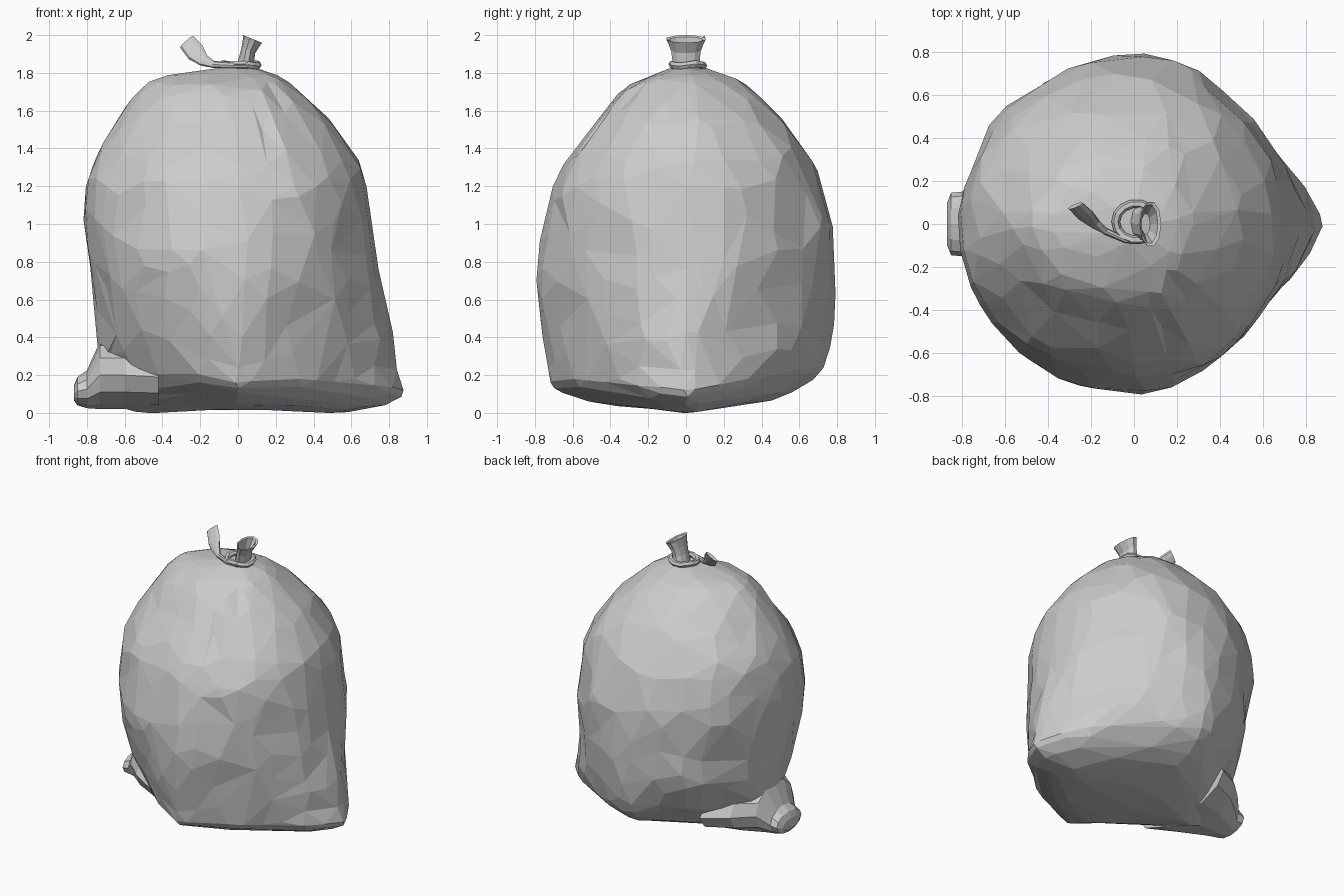
import bpy, bmesh, math, random
from mathutils import Vector, noise

if "Cube" in bpy.data.objects:
    bpy.data.objects.remove(bpy.data.objects["Cube"])

random.seed(4)


def make_object(name, rings, cap_start=True, cap_end=True):
    """Skin a list of closed rings into one flat-shaded object."""
    bm = bmesh.new()
    rows = [[bm.verts.new(p) for p in r] for r in rings]
    n = len(rows[0])
    for a, b in zip(rows, rows[1:]):
        for i in range(n):
            j = (i + 1) % n
            bm.faces.new((a[i], a[j], b[j], b[i]))
    if cap_start:
        bm.faces.new(rows[0][::-1])
    if cap_end:
        bm.faces.new(rows[-1])
    bmesh.ops.recalc_face_normals(bm, faces=bm.faces)
    me = bpy.data.meshes.new(name)
    bm.to_mesh(me)
    bm.free()
    ob = bpy.data.objects.new(name, me)
    bpy.context.collection.objects.link(ob)
    return ob


def decimate(ob, ratio):
    m = ob.modifiers.new("facets", 'DECIMATE')
    m.ratio = ratio


def spline(rows, steps):
    """Catmull-Rom interpolation through rows of numbers."""
    out = []
    for k in range(len(rows) - 1):
        p = [rows[min(max(k + d, 0), len(rows) - 1)] for d in (-1, 0, 1, 2)]
        for s in range(steps):
            t = s / steps
            out.append([0.5 * (2 * b + (c - a) * t + (2 * a - 5 * b + 4 * c - d) * t * t
                               + (3 * b - a - 3 * c + d) * t ** 3)
                        for a, b, c, d in zip(*p)])
    out.append(list(rows[-1]))
    return out


# Bag body: left, right, front, back extents, side z, front z, back z,
# right exponent, left exponent, lift of the base edge on the diagonals
profile = [
    (.20, .22, .16, .16, .01, .02, .02, 1.9, 1.8, 0),
    (.52, .60, .46, .46, .005, .05, .07, 1.65, 1.45, .03),
    (.71, .86, .69, .66, .085, .13, .17, 1.42, 1.35, .08),
    (.73, .845, .73, .74, .22, .25, .27, 1.45, 1.5, .06),
    (.755, .81, .77, .785, .48, .48, .50, 1.55, 1.75, .02),
    (.78, .74, .79, .79, .77, .77, .77, 1.75, 1.95, 0),
    (.82, .70, .74, .765, 1.06, 1.06, 1.04, 1.95, 2.0, 0),
    (.775, .655, .665, .68, 1.30, 1.29, 1.31, 2.0, 2.0, 0),
    (.66, .51, .50, .52, 1.52, 1.52, 1.54, 2.0, 2.0, 0),
    (.53, .33, .35, .36, 1.70, 1.70, 1.70, 2.0, 2.0, 0),
    (.40, .22, .22, .24, 1.78, 1.77, 1.78, 2.0, 2.0, 0),
    (.11, .10, .08, .11, 1.825, 1.825, 1.825, 2.0, 2.0, 0),
]
N = 48
rings = []
for xl, xr, yf, yb, zs, zf, zb, nr, nl, lift in spline(profile, 3):
    ring = []
    for i in range(N):
        a = 2 * math.pi * i / N
        c, s = math.cos(a), math.sin(a)
        e = 2 / (nr if c > 0 else nl)
        x = (xr if c > 0 else xl) * math.copysign(abs(c) ** e, c)
        # only the x half changes exponent, so both halves meet at front and back
        y = (yb if s > 0 else yf) * math.copysign(abs(s) ** e, s)
        w = s * s
        z = zs * (1 - w) + (zb if s > 0 else zf) * w
        z += lift * math.sin(2 * a) ** 2 * (0.5 if c > 0 else 1.0)
        p = Vector((x, y, z))
        # wrinkles, kept away from the four silhouette lines and the base
        k = min(1, abs(math.sin(2 * a)) * 1.6) * min(1, z / .3)
        d = 0.03 * k * noise.noise(p * 3.1) + 0.018 * k * noise.noise(p * 6.5)
        # gathered pleats under the knot at the front
        if z > 1.2 and -1.75 < a - 2 * math.pi < -0.7:
            d -= 0.025 * min(1, (z - 1.2) / .3) * ((a * 2.2) % 1.0) * min(1, math.hypot(x, y) / .3)
        r = Vector((x, y, 0))
        if r.length > 1e-4:
            p += r.normalized() * d
        p.z = max(p.z, 0.0)
        ring.append(p)
    rings.append(ring)
decimate(make_object("bag_body", rings), 0.19)


def loft(name, sections, n=10, **kw):
    """Sections: centre, half-axis vector u, half-axis vector v."""
    rs = []
    for c, u, v in sections:
        c, u, v = Vector(c), Vector(u), Vector(v)
        rs.append([c + u * math.cos(2 * math.pi * i / n) + v * math.sin(2 * math.pi * i / n)
                   for i in range(n)])
    return make_object(name, rs, **kw)


# Pinched corner on the left of the base
loft("pinched_corner", [
    ((-.42, 0, .19), (0, .44, 0), (0, 0, .17)),
    ((-.60, 0, .20), (0, .34, 0), (0, 0, .18)),
    ((-.73, 0, .20), (0, .22, 0), (0, 0, .18)),
    ((-.80, 0, .125), (0, .15, 0), (0, 0, .10)),
    ((-.85, 0, .115), (0, .145, 0), (0, 0, .075)),
    ((-.868, 0, .105), (0, .10, 0), (0, 0, .04)),
], n=12)

# Flared neck above the tie, an open funnel with an inner wall
loft("neck_funnel", [
    ((.03, .01, 1.81), (.05, 0, 0), (0, .085, 0)),
    ((.045, 0, 1.87), (.040, 0, -.012), (0, .076, 0)),
    ((.055, 0, 1.92), (.036, 0, -.016), (0, .082, 0)),
    ((.072, 0, 1.965), (.045, 0, -.020), (0, .10, 0)),
    ((.077, 0, 1.98), (.050, 0, -.020), (0, .108, 0)),
    ((.073, 0, 1.975), (.038, 0, -.016), (0, .092, 0)),
    ((.055, 0, 1.89), (.020, 0, -.006), (0, .050, 0)),
], n=10)

# Twisted tie wrapped round the neck
tie = []
for i in range(15):
    a = 2 * math.pi * i / 14
    out = Vector((math.cos(a), math.sin(a), 0))
    tie.append((Vector((.01 + .095 * out.x, .01 + .085 * out.y, 1.842 + .006 * math.sin(3 * a))),
                out * .02, (0, 0, .02)))
loft("tie_wrap", tie, n=6)

# Loose tail of the tie, widening to its tip
loft("tie_tail", [
    ((.05, -.075, 1.84), (.0, .014, 0), (0, 0, .018)),
    ((-.04, -.075, 1.84), (.0, .014, 0), (0, 0, .018)),
    ((-.13, -.035, 1.845), (.006, .014, 0), (.004, 0, .018)),
    ((-.18, .0, 1.865), (.010, .014, 0), (.018, .008, .026)),
    ((-.225, .04, 1.91), (.010, .014, 0), (.036, .012, .038)),
    ((-.272, .085, 1.965), (.008, .012, 0), (.034, .012, .032)),
], n=8)
